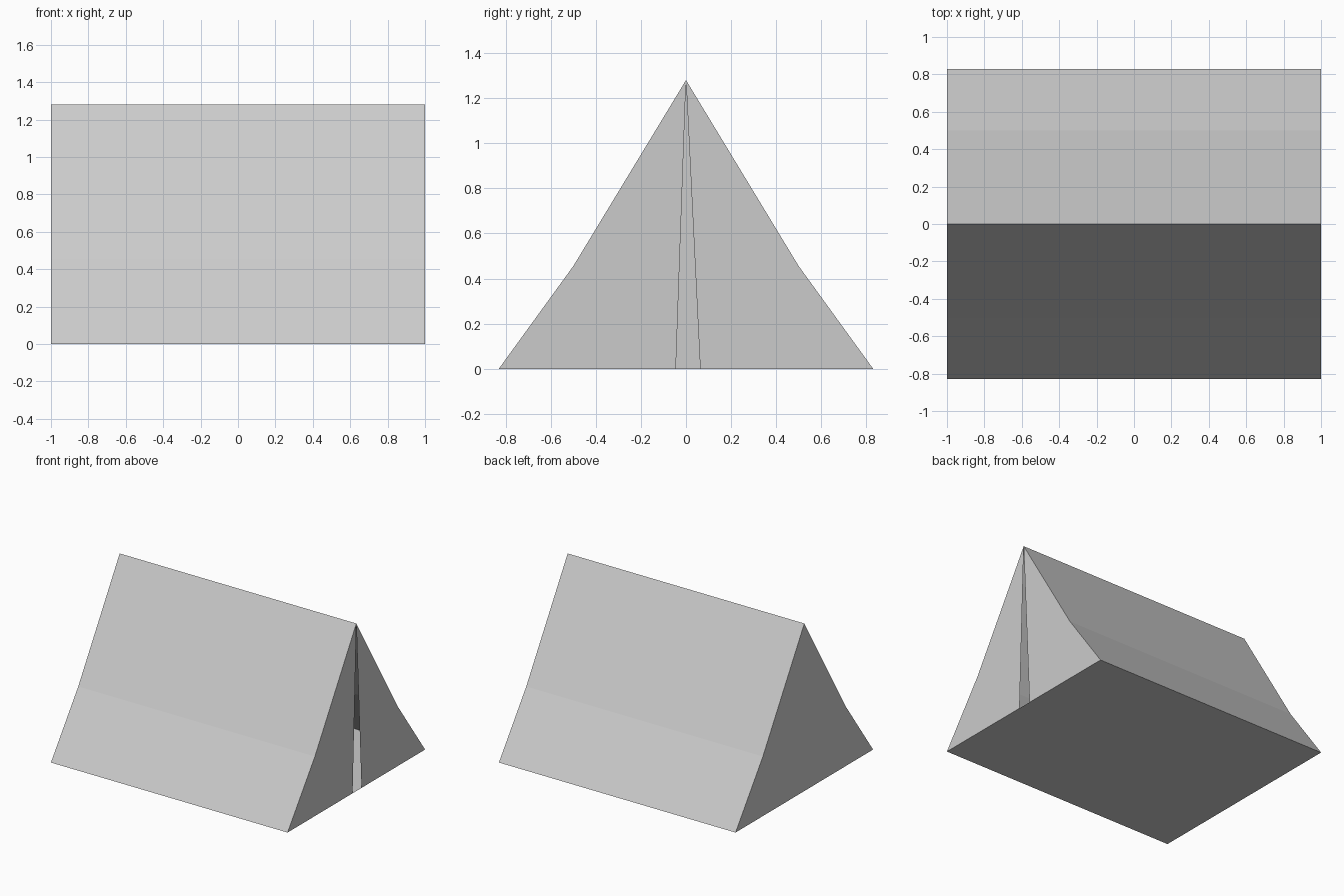
import bpy, bmesh

if "Cube" in bpy.data.objects:
    bpy.data.objects.remove(bpy.data.objects["Cube"])

HALF = 1.0
RIDGE = (0.0, 1.28)
LEFT = [(-0.83, 0.0), (-0.5, 0.455)]
RIGHT = [(-y, z) for y, z in reversed(LEFT)]
PROFILE = LEFT + [RIDGE] + RIGHT


def sheet(name, faces):
    """Make one thin fabric sheet from a few polygons."""
    bm = bmesh.new()
    for pts in faces:
        bm.faces.new([bm.verts.new(p) for p in pts])
    bmesh.ops.remove_doubles(bm, verts=bm.verts, dist=1e-5)
    mesh = bpy.data.meshes.new(name)
    bm.to_mesh(mesh)
    bm.free()
    obj = bpy.data.objects.new(name, mesh)
    bpy.context.collection.objects.link(obj)
    return obj


def end_panel(name, x, outline):
    return sheet(name, [[(x, y, z) for y, z in outline]])


def strip(points):
    """Sweep a section along the length of the tent."""
    return [[(-HALF, *a), (HALF, *a), (HALF, *b), (-HALF, *b)]
            for a, b in zip(points, points[1:])]


# Roof and ground sheet
sheet("roof", strip(PROFILE))
sheet("floor", strip([PROFILE[-1], PROFILE[0]]))

# Closed end
end_panel("rear_wall", -HALF, PROFILE)

# Door flaps with a narrow gap running up to the ridge
end_panel("door_flap_front", HALF, [(-0.045, 0.0), RIDGE] + LEFT[::-1])
end_panel("door_flap_back", HALF, [(0.063, 0.0)] + RIGHT[::-1] + [RIDGE])
